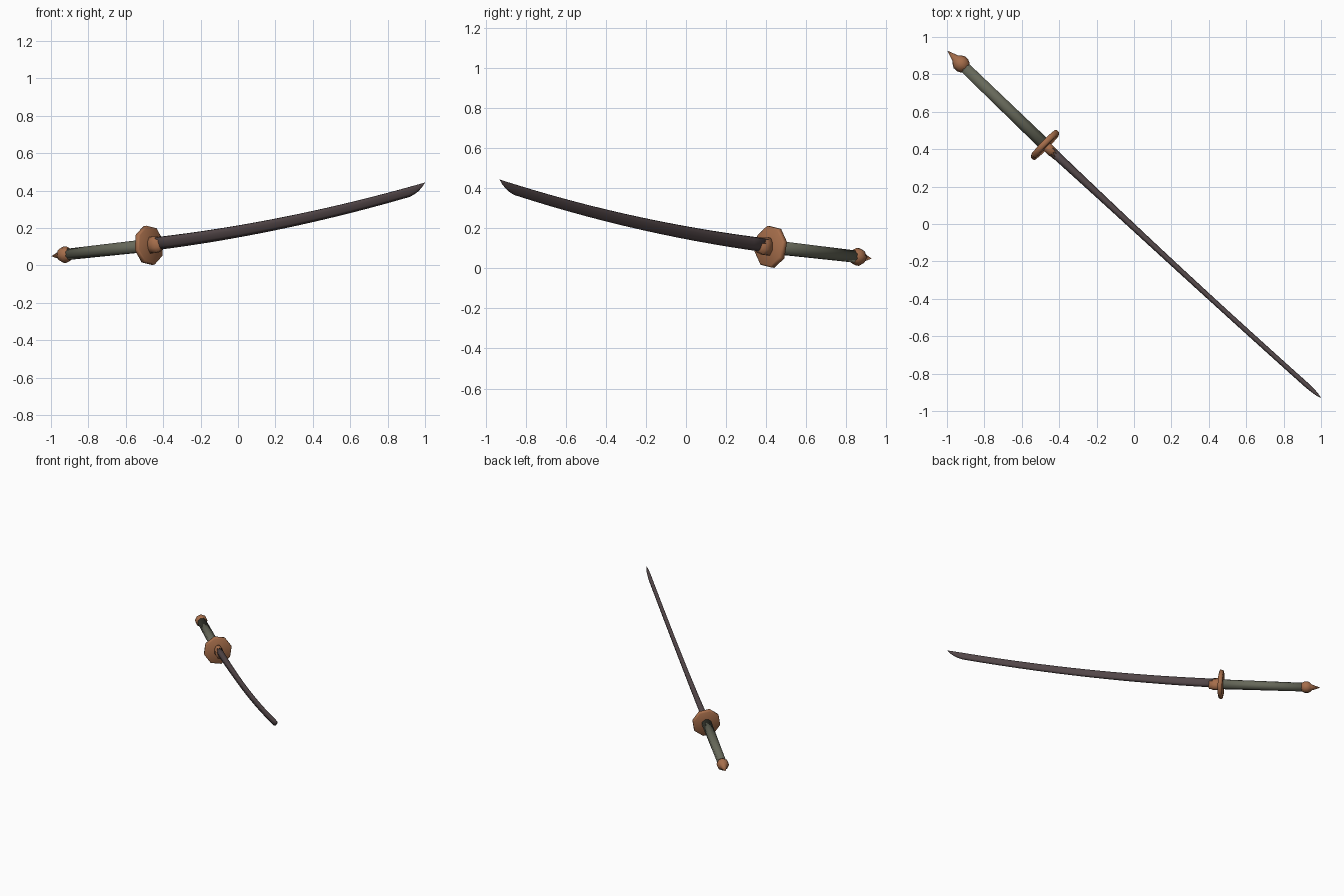
import bpy, bmesh, math
from mathutils import Vector, Matrix

if "Cube" in bpy.data.objects:
    bpy.data.objects.remove(bpy.data.objects["Cube"])

# The sword lies along a diagonal: built along +s (x), then turned about z
YAW = -math.atan(0.93)
C = math.cos(YAW)
TURN = Matrix.Rotation(YAW, 4, 'Z')
BOW = 0.014                                       # slight sideways bow
GUARD = Vector((-0.466 / C, -BOW, 0.107))
AXIS = Vector((-1, 0.018, -0.08)).normalized()    # from guard towards pommel
SIDE = Vector((0.018, 1, 0)).normalized()
UP = Vector((-0.08, 0, 1)).normalized()


def material(name, rgb):
    m = bpy.data.materials.new(name)
    m.diffuse_color = (*rgb, 1)
    m.use_nodes = True
    m.node_tree.nodes["Principled BSDF"].inputs["Base Color"].default_value = m.diffuse_color
    return m


COPPER = material("copper", (0.38, 0.155, 0.07))
WRAP = material("grey green wrap", (0.135, 0.14, 0.102))
STEEL = material("dark steel", (0.085, 0.062, 0.065))


def skin(name, rings, mat):
    """Join equal rings of points into a closed, smooth-shaded solid."""
    bm = bmesh.new()
    loops = [[bm.verts.new(TURN @ p) for p in ring] for ring in rings]
    n = len(loops[0])
    for a, b in zip(loops, loops[1:]):
        for i in range(n):
            j = (i + 1) % n
            bm.faces.new((a[i], a[j], b[j], b[i]))
    bm.faces.new(loops[0])
    bm.faces.new(loops[-1])
    bmesh.ops.remove_doubles(bm, verts=bm.verts, dist=0.0004)
    bmesh.ops.recalc_face_normals(bm, faces=bm.faces)
    for f in bm.faces:
        f.smooth = True
    me = bpy.data.meshes.new(name)
    bm.to_mesh(me)
    bm.free()
    me.materials.append(mat)
    ob = bpy.data.objects.new(name, me)
    bpy.context.collection.objects.link(ob)
    return ob


def lathe(name, profile, mat, sides=8, turn=0.0, squash=1.0):
    """Turn (distance, radius) pairs around the handle axis."""
    rings = []
    for d, r in profile:
        ring = []
        for k in range(sides):
            a = math.radians(turn) + math.tau * k / sides
            ring.append(GUARD + AXIS * d + SIDE * (r * squash * math.sin(a))
                        + UP * (r * math.cos(a)))
        rings.append(ring)
    return skin(name, rings, mat)


# Handle parts
lathe("guard", [(-0.016, 0.098), (-0.010, 0.107), (0.010, 0.107), (0.016, 0.098)],
      COPPER, turn=-13, squash=0.97)
lathe("collar", [(0.0, 0.048), (-0.06, 0.046), (-0.062, 0.043), (-0.088, 0.040)],
      COPPER, turn=22.5, squash=0.62)
lathe("grip", [(0.0, 0.036), (0.3, 0.034), (0.61, 0.032)], WRAP, turn=22.5)
lathe("pommel", [(0.583, 0.020), (0.594, 0.034), (0.615, 0.044), (0.638, 0.044),
                 (0.656, 0.033), (0.667, 0.022), (0.728, 0.0)], COPPER)


# Blade: gently rising spine, single edge below, belly swept up to the point
def spine(x):
    u = x + 0.41
    return 0.153 + 0.118 * u + 0.0622 * u * u


stations = []
for i in range(15):
    f = i / 14
    stations.append((-0.46 + 1.38 * f, 0.070 - 0.016 * f,
                     0.0135 + 0.011 * (1 - f) ** 3))
stations += [(0.945, 0.047, 0.012), (0.965, 0.037, 0.010),
             (0.985, 0.020, 0.006), (1.0, 0.0005, 0.0004)]
SECTION = [(0, 0.0), (0.65, 0.06), (1.0, 0.38), (0.6, 0.75),
           (0, 1.0), (-0.6, 0.75), (-1.0, 0.38), (-0.65, 0.06)]
skin("blade", [[Vector((x / C, w * a - BOW * (1 - max(x, 0) ** 2), spine(x) - h * b))
                for a, b in SECTION] for x, h, w in stations], STEEL)
